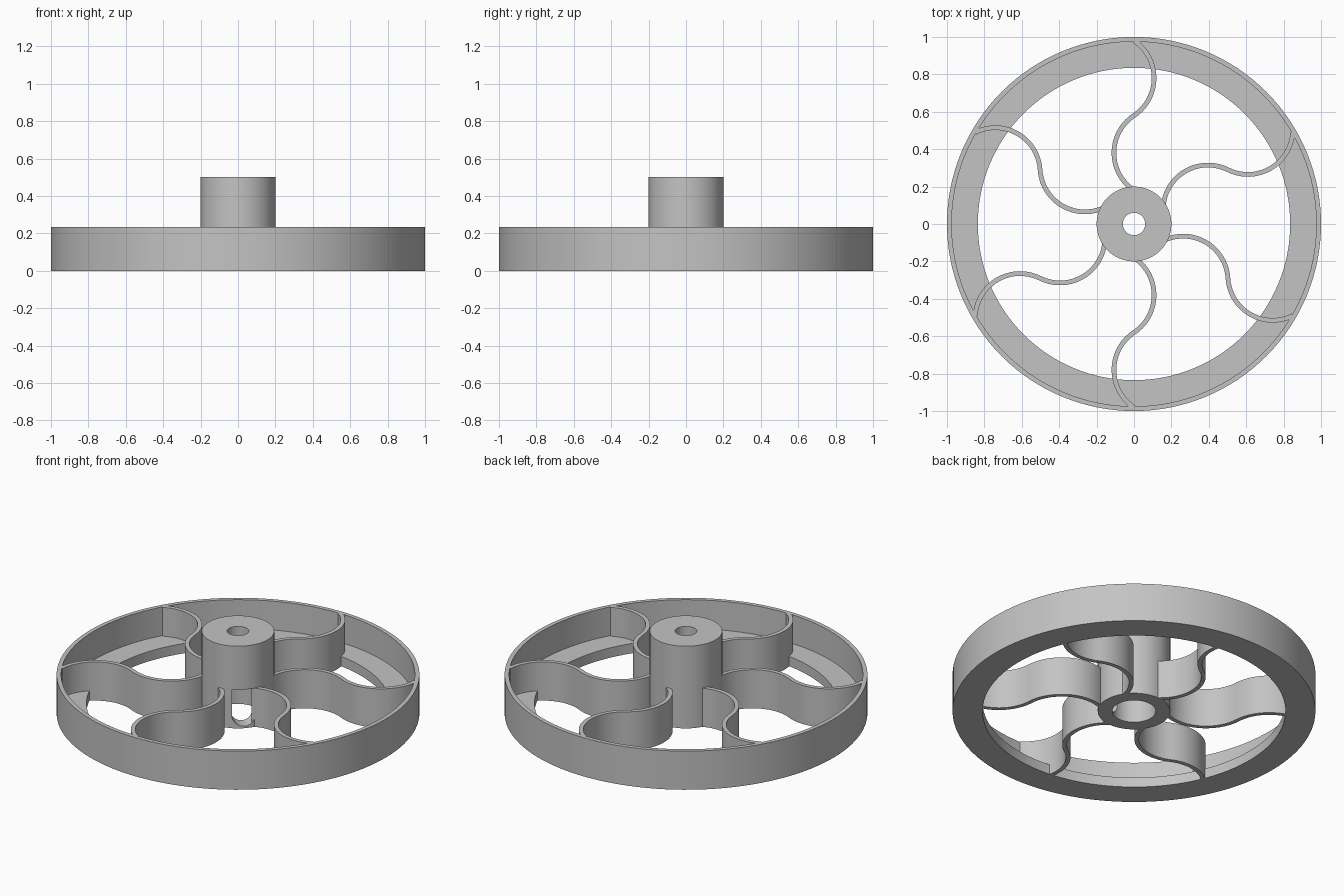
import bpy
import bmesh
from math import sin, cos, pi, radians, asin
from mathutils import Matrix, Vector

cube = bpy.data.objects.get("Cube")
if cube:
    bpy.data.objects.remove(cube)

grey = bpy.data.materials.new("plain_grey")
grey.use_nodes = True
grey.diffuse_color = (0.55, 0.55, 0.55, 1)
grey.node_tree.nodes["Principled BSDF"].inputs["Base Color"].default_value = (0.55, 0.55, 0.55, 1)

HEIGHT = 0.235


def finish(name, bm):
    """Turn a bmesh into a smooth-shaded grey object."""
    bmesh.ops.recalc_face_normals(bm, faces=bm.faces)
    mesh = bpy.data.meshes.new(name)
    bm.to_mesh(mesh)
    bm.free()
    mesh.materials.append(grey)
    obj = bpy.data.objects.new(name, mesh)
    bpy.context.collection.objects.link(obj)
    return obj


def smooth(obj):
    bpy.ops.object.select_all(action='DESELECT')
    obj.select_set(True)
    bpy.context.view_layer.objects.active = obj
    bpy.ops.object.shade_smooth_by_angle(angle=radians(30))


def lathe(name, profile, steps=96):
    """Revolve a closed (radius, z) profile around the z axis."""
    bm = bmesh.new()
    rings = [[bm.verts.new((r * cos(2 * pi * i / steps), r * sin(2 * pi * i / steps), z))
              for r, z in profile] for i in range(steps)]
    n = len(profile)
    for i in range(steps):
        a, b = rings[i], rings[(i + 1) % steps]
        for j in range(n):
            k = (j + 1) % n
            bm.faces.new((a[j], b[j], b[k], a[k]))
    return finish(name, bm)


# Rim: thin outer wall with an inward flange at the bottom
rim = lathe("rim", [(1, 0), (1, HEIGHT), (0.975, HEIGHT), (0.975, 0.06),
                    (0.835, 0.06), (0.835, 0)], 128)
smooth(rim)

# Hub: narrow bore above, wider bore below
hub = lathe("hub", [(0.2, 0), (0.2, 0.5), (0.06, 0.5), (0.06, HEIGHT),
                    (0.12, HEIGHT), (0.12, 0)], 64)

# Round-bottomed window through the front right wall of the hub
bm = bmesh.new()
w = 0.068
outline = [(-w, HEIGHT)] + [(-w * cos(pi * i / 16), 0.08 - w * sin(pi * i / 16))
                            for i in range(17)] + [(w, HEIGHT)]
face = bm.faces.new([bm.verts.new((0.05, y, z)) for y, z in outline])
ext = bmesh.ops.extrude_face_region(bm, geom=[face])
bmesh.ops.translate(bm, vec=(0.25, 0, 0),
                    verts=[v for v in ext["geom"] if isinstance(v, bmesh.types.BMVert)])
bm.transform(Matrix.Rotation(radians(-45), 4, 'Z'))
cutter = finish("window_cutter", bm)
cutter.hide_render = True
cut = hub.modifiers.new("window", 'BOOLEAN')
cut.operation = 'DIFFERENCE'
cut.solver = 'EXACT'
cut.object = cutter
bpy.context.view_layer.objects.active = hub
bpy.ops.object.modifier_apply(modifier=cut.name)
bpy.data.objects.remove(cutter)
smooth(hub)

# Spoke centre line: two opposite arcs forming an S
R, HALF = 0.24, 0.2
sweep = asin(HALF / R)
path = []
for side, mid in ((-1, 0.38), (1, 0.78)):
    for i in range(21):
        a = -sweep + 2 * sweep * i / 20
        if side == 1 and i == 0:
            continue
        path.append(Vector((side * R * (cos(a) - cos(sweep)), mid + R * sin(a), 0)))


def spoke(name, angle, thick=0.025):
    """Extrude the S path into an upright strip, then turn it into place."""
    bm = bmesh.new()
    sections = []
    for i, p in enumerate(path):
        t = (path[min(i + 1, len(path) - 1)] - path[max(i - 1, 0)]).normalized()
        side = Vector((-t.y, t.x, 0)) * thick / 2
        up = Vector((0, 0, HEIGHT))
        sections.append([bm.verts.new(q) for q in (p - side, p + side, p + side + up, p - side + up)])
    for a, b in zip(sections, sections[1:]):
        for j in range(4):
            k = (j + 1) % 4
            bm.faces.new((a[j], a[k], b[k], b[j]))
    bm.faces.new(sections[0])
    bm.faces.new(sections[-1])
    bm.transform(Matrix.Rotation(angle, 4, 'Z'))
    smooth(finish(name, bm))


for n in range(6):
    spoke(f"spoke_{n + 1}", n * pi / 3)
